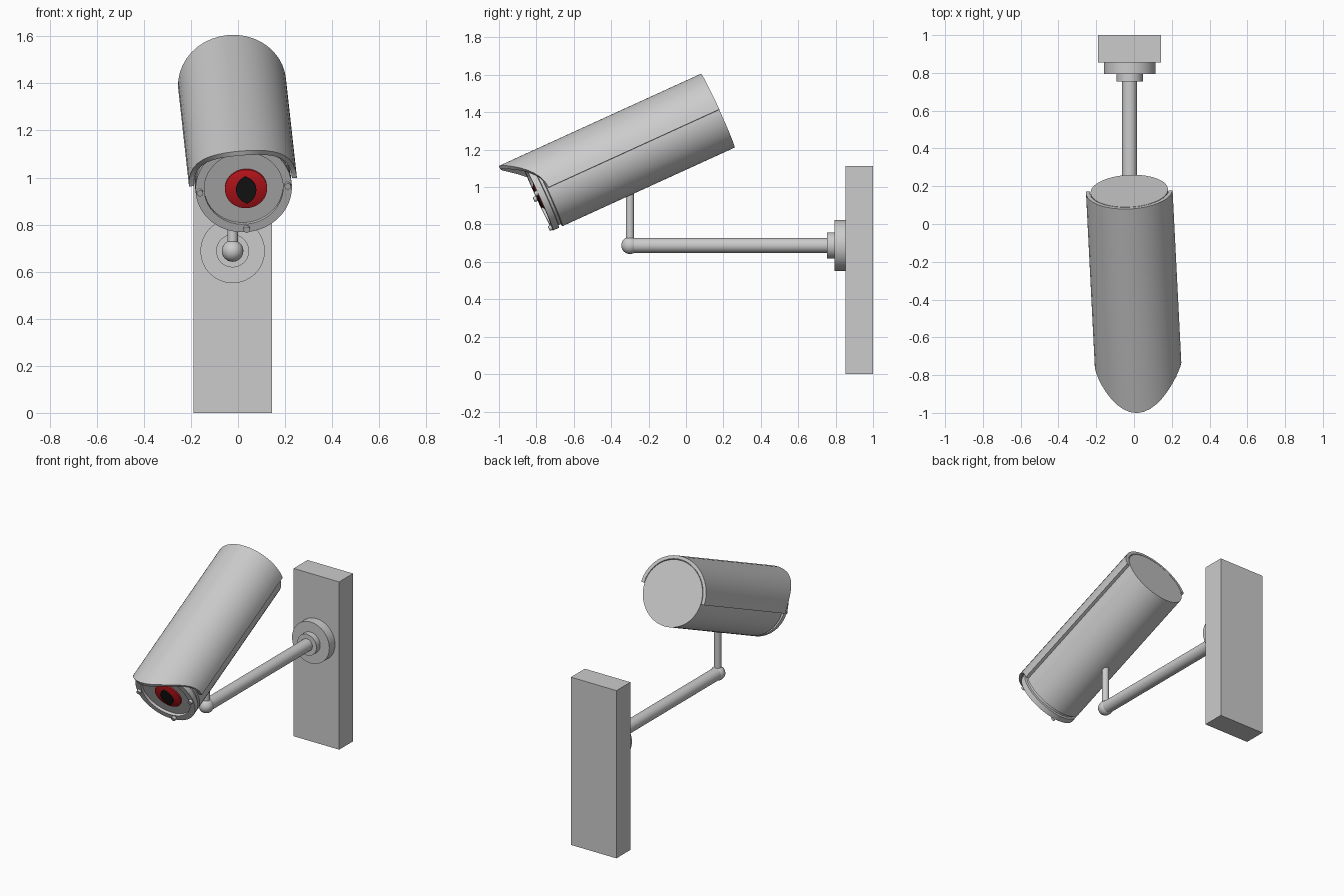
import bpy, bmesh
from math import sin, cos, pi, radians
from mathutils import Matrix, Vector

if "Cube" in bpy.data.objects:
    bpy.data.objects.remove(bpy.data.objects["Cube"])


def finish(name, bm, matrix, color=None, angle=35):
    bmesh.ops.remove_doubles(bm, verts=bm.verts[:], dist=1e-5)
    bmesh.ops.recalc_face_normals(bm, faces=bm.faces[:])
    me = bpy.data.meshes.new(name)
    bm.to_mesh(me)
    bm.free()
    ob = bpy.data.objects.new(name, me)
    bpy.context.collection.objects.link(ob)
    ob.matrix_world = matrix
    if color:
        mat = bpy.data.materials.new(name + "_colour")
        mat.diffuse_color = color
        mat.use_nodes = True
        mat.node_tree.nodes["Principled BSDF"].inputs["Base Color"].default_value = mat.diffuse_color
        me.materials.append(mat)
    bpy.ops.object.select_all(action='DESELECT')
    ob.select_set(True)
    bpy.context.view_layer.objects.active = ob
    bpy.ops.object.shade_smooth_by_angle(angle=radians(angle))
    return ob


def lathe(name, profile, matrix, n=32, color=None):
    """Spin (radius, height) points around local z."""
    bm = bmesh.new()
    vs = [bm.verts.new((r, 0, h)) for r, h in profile]
    edges = [bm.edges.new(p) for p in zip(vs, vs[1:])]
    bmesh.ops.spin(bm, geom=vs + edges, axis=(0, 0, 1), cent=(0, 0, 0),
                   steps=n, angle=2 * pi, use_merge=False)
    return finish(name, bm, matrix, color)


def rod(name, r, length, matrix, n=32):
    return lathe(name, [(0, 0), (r, 0), (r, length), (0, length)], matrix, n)


X0, ARM_Z = -0.023, 0.688

# wall plate
bm = bmesh.new()
bmesh.ops.create_cube(bm, size=1)
bmesh.ops.scale(bm, vec=(0.334, 0.146, 1.112), verts=bm.verts)
finish("wall_plate", bm, Matrix.Translation((X0, 0.927, 0.556)))

# mounting flanges and horizontal arm, all pointing to -y
for name, r, y, length in (("flange", 0.137, 0.855, 0.061),
                           ("collar", 0.07, 0.80, 0.045),
                           ("arm", 0.04, 0.77, 1.07)):
    rod(name, r, length, Matrix.Translation((X0, y, ARM_Z)) @ Matrix.Rotation(pi / 2, 4, 'X'))

# elbow ball and upright post
bm = bmesh.new()
bmesh.ops.create_uvsphere(bm, u_segments=24, v_segments=12, radius=0.046)
finish("elbow", bm, Matrix.Translation((X0, -0.30, ARM_Z)))
rod("post", 0.022, 0.33, Matrix.Translation((X0, -0.30, ARM_Z)), 24)

# camera frame: origin at rear disc, local x right, y up, z forward
pitch, yaw, roll = radians(24.5), radians(2.9), radians(5)
fwd = Vector((sin(yaw) * cos(pitch), -cos(yaw) * cos(pitch), -sin(pitch)))
right = Vector((0, 0, 1)).cross(fwd).normalized()
up = fwd.cross(right)
cam = (Matrix.Translation((-0.025, 0.175, 1.397))
       @ Matrix((right, up, fwd)).transposed().to_4x4()
       @ Matrix.Rotation(roll, 4, 'Z'))

# camera body with groove, front rim and recessed face
lathe("camera_body", [(0, 0), (0.205, 0), (0.205, 1.012), (0.191, 1.016), (0.191, 1.03),
                      (0.205, 1.034), (0.205, 1.068), (0.168, 1.068), (0.168, 1.05),
                      (0, 1.05)], cam, 48)

# rain hood: half shell whose front edge sweeps out to a visor
bm = bmesh.new()
N, RI, RO = 20, 0.209, 0.23
rows = []
for i in range(N + 1):
    a = pi * i / N
    front = 1.005 + 0.183 * sin(a) ** 2
    rows.append([bm.verts.new((r * cos(a), r * sin(a), z))
                 for r, z in ((RI, 0), (RO, 0), (RO, front), (RI, front))])
for p, q in zip(rows, rows[1:]):
    for k in range(4):
        bm.faces.new((p[k], p[(k + 1) % 4], q[(k + 1) % 4], q[k]))
bm.faces.new(rows[0])
bm.faces.new(rows[-1])
finish("rain_hood", bm, cam)

# rim bolts
for i, a in enumerate((0, pi, 1.5 * pi)):
    pos = Matrix.Translation((0.187 * cos(a), 0.187 * sin(a), 1.06))
    rod(f"rim_bolt_{i + 1}", 0.014, 0.025, cam @ pos, 16)

# red lens
eye = cam @ Matrix.Translation((0.01, -0.008, 1.045))
lathe("red_lens", [(0, 0), (0.09, 0), (0.09, 0.014), (0.06, 0.022), (0, 0.026)],
      eye, 32, (0.65, 0.01, 0.015, 1))

# black slit pupil: two arcs meeting in points
bm = bmesh.new()
ts = [-1 + i / 5 for i in range(11)]
side = [(0.043 * (1 - t * t) ** 0.75, 0.063 * t) for t in ts]
outline = side + [(-x, y) for x, y in side[-2:0:-1]]
face = bm.faces.new([bm.verts.new((x, y, 0.01)) for x, y in outline])
ext = bmesh.ops.extrude_face_region(bm, geom=[face])
bmesh.ops.translate(bm, vec=(0, 0, 0.019),
                    verts=[v for v in ext["geom"] if isinstance(v, bmesh.types.BMVert)])
finish("pupil", bm, eye, (0.01, 0.01, 0.01, 1))
